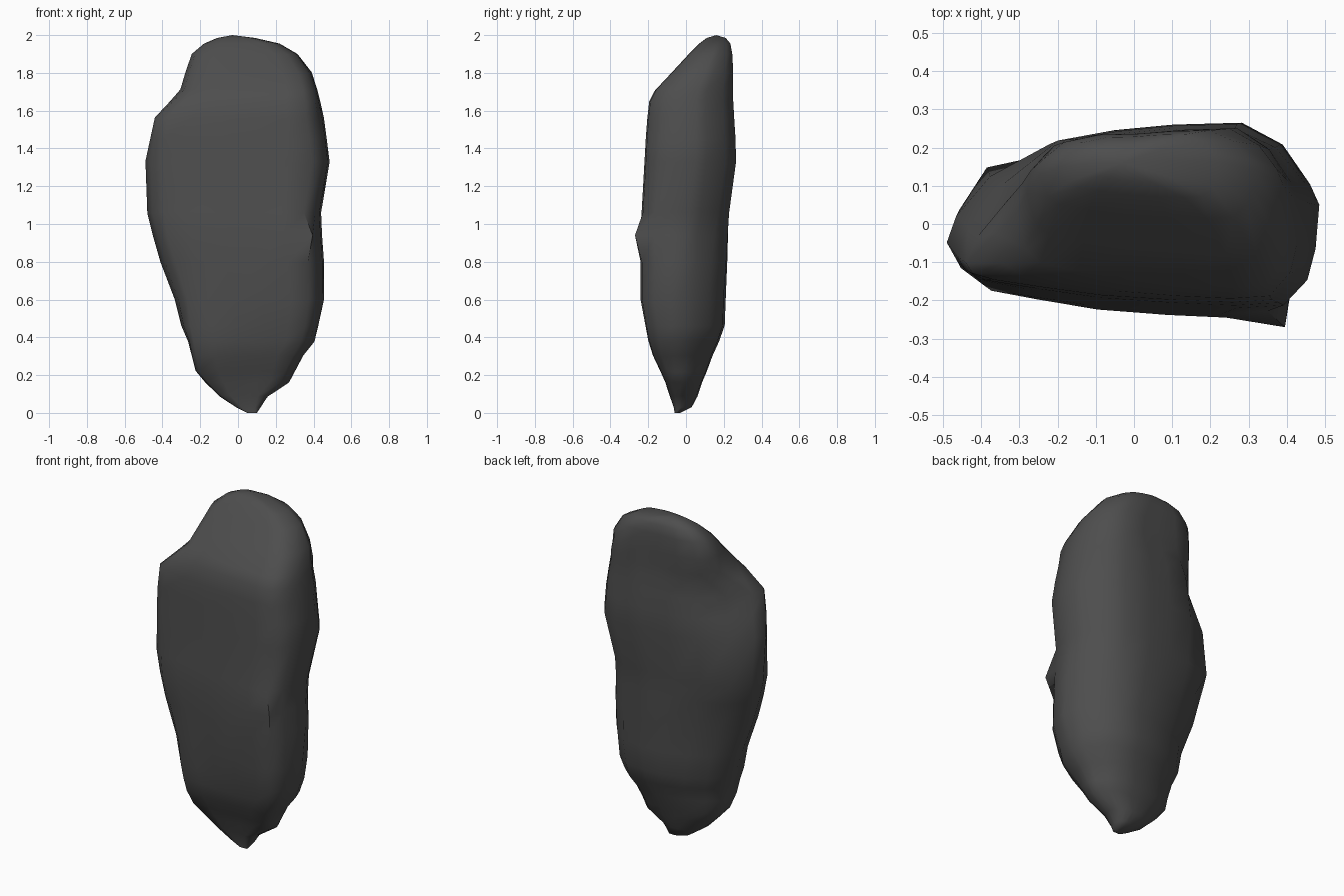
import bpy, bmesh, random

if "Cube" in bpy.data.objects:
    bpy.data.objects.remove(bpy.data.objects["Cube"])

random.seed(4)

# Height profile: z, x min, x max, y min, y max
levels = [
    (0.00, 0.05, 0.10, -0.06, -0.03), (0.03, -0.01, 0.12, -0.065, 0.03),
    (0.09, -0.10, 0.16, -0.085, 0.06), (0.16, -0.17, 0.27, -0.11, 0.085),
    (0.22, -0.225, 0.30, -0.135, 0.11), (0.30, -0.245, 0.345, -0.175, 0.14),
    (0.38, -0.265, 0.405, -0.20, 0.175), (0.46, -0.30, 0.425, -0.215, 0.205),
    (0.60, -0.335, 0.455, -0.24, 0.21), (0.80, -0.41, 0.455, -0.24, 0.22),
    (0.94, -0.45, 0.445, -0.245, 0.225), (1.06, -0.48, 0.44, -0.235, 0.23),
    (1.33, -0.49, 0.485, -0.22, 0.265), (1.45, -0.465, 0.47, -0.213, 0.262),
    (1.56, -0.44, 0.455, -0.205, 0.255), (1.65, -0.36, 0.435, -0.195, 0.25),
    (1.71, -0.305, 0.42, -0.165, 0.25), (1.80, -0.28, 0.39, -0.08, 0.25),
    (1.90, -0.245, 0.315, 0.015, 0.245), (1.955, -0.18, 0.22, 0.07, 0.235),
    (1.985, -0.11, 0.09, 0.11, 0.21),
]
# Each cross-section is built from its right-back, left-back, left-front and right-front parts
back_low = [(1, -.12), (.92, .25), (.78, .6), (.55, .95), (.2, 1), (-.1, .95)]
back_mid = [(1, .12), (.95, .35), (.81, .75), (.58, 1), (.22, .98), (-.1, .92)]
left_low = [(-.45, .78), (-.75, .5), (-.95, .16), (-1, -.15)]
left_mid = [(-.45, .78), (-.77, .42), (-.95, .0), (-1, -.3)]
left_ledge = [(-.42, .85), (-.72, .25), (-.93, -.25), (-1, -.56)]
left_crown = [(-.45, .9), (-.78, .73), (-.97, .35), (-1, 0)]
front_base = [(-.99, -.7), (-.93, -.92), (-.55, -.96), (-.2, -.98)]
front_left = [(-.94, -.5), (-.82, -.69), (-.55, -.8), (-.2, -.91)]
front_ledge = [(-.96, -.68), (-.84, -.75), (-.55, -.83), (-.2, -.92)]
front_right = [(.2, -.97), (.55, -1), (.8, -.97), (.93, -.68), (.98, -.35)]
keys = [
    (0.32, back_low + left_low + front_base + front_right),
    (0.62, back_low + left_low + front_left + front_right),
    (1.15, back_mid + left_low + front_left + front_right),
    (1.33, back_mid + left_mid + front_left + front_right),
    (1.56, back_mid + left_ledge + front_ledge + front_right),
    (1.72, back_mid + left_crown + front_left + front_right),
]


def section_at(z):
    """Blend the two cross-sections either side of height z."""
    if z <= keys[0][0]:
        return keys[0][1]
    for (za, a), (zb, b) in zip(keys, keys[1:]):
        if z <= zb:
            t = (z - za) / (zb - za)
            return [(p[0] + (q[0] - p[0]) * t, p[1] + (q[1] - p[1]) * t)
                    for p, q in zip(a, b)]
    return keys[-1][1]


# Loft the stone through its levels with a little roughness
bm = bmesh.new()
n = len(keys[0][1])
rings = []
for z, x0, x1, y0, y1 in levels:
    j = 0.004 if 0.05 < z < 1.9 else 0.0
    rings.append([bm.verts.new((
        (x0 + x1) / 2 + u * (x1 - x0) / 2 + random.uniform(-j, j) * (abs(u) < 0.95),
        (y0 + y1) / 2 + v * (y1 - y0) / 2 + random.uniform(-j, j) * (abs(v) < 0.8),
        z + random.uniform(-j, j))) for u, v in section_at(z)])

# Two projecting knobs: front right and back left
rings[10][16].co = (0.395, -0.27, 0.94)
rings[11][7].co = (-0.385, 0.148, 1.06)

for a, b in zip(rings, rings[1:]):
    for i in range(n):
        k = (i + 1) % n
        bm.faces.new((a[i], a[k], b[k], b[i]))
bm.faces.new(rings[0][::-1])
tip = bm.verts.new((-0.03, 0.16, 2.0))
for i in range(n):
    bm.faces.new((rings[-1][i], rings[-1][(i + 1) % n], tip))
bmesh.ops.recalc_face_normals(bm, faces=bm.faces[:])

mesh = bpy.data.meshes.new("standing_stone")
bm.to_mesh(mesh)
bm.free()
stone = bpy.data.objects.new("standing_stone", mesh)
bpy.context.collection.objects.link(stone)

# Dark grey stone colour
mat = bpy.data.materials.new("dark grey stone")
mat.diffuse_color = (0.075, 0.075, 0.075, 1)
mat.use_nodes = True
mat.node_tree.nodes["Principled BSDF"].inputs["Base Color"].default_value = mat.diffuse_color
mesh.materials.append(mat)

bpy.context.view_layer.objects.active = stone
stone.select_set(True)
bpy.ops.object.shade_smooth_by_angle(angle=1.05)
